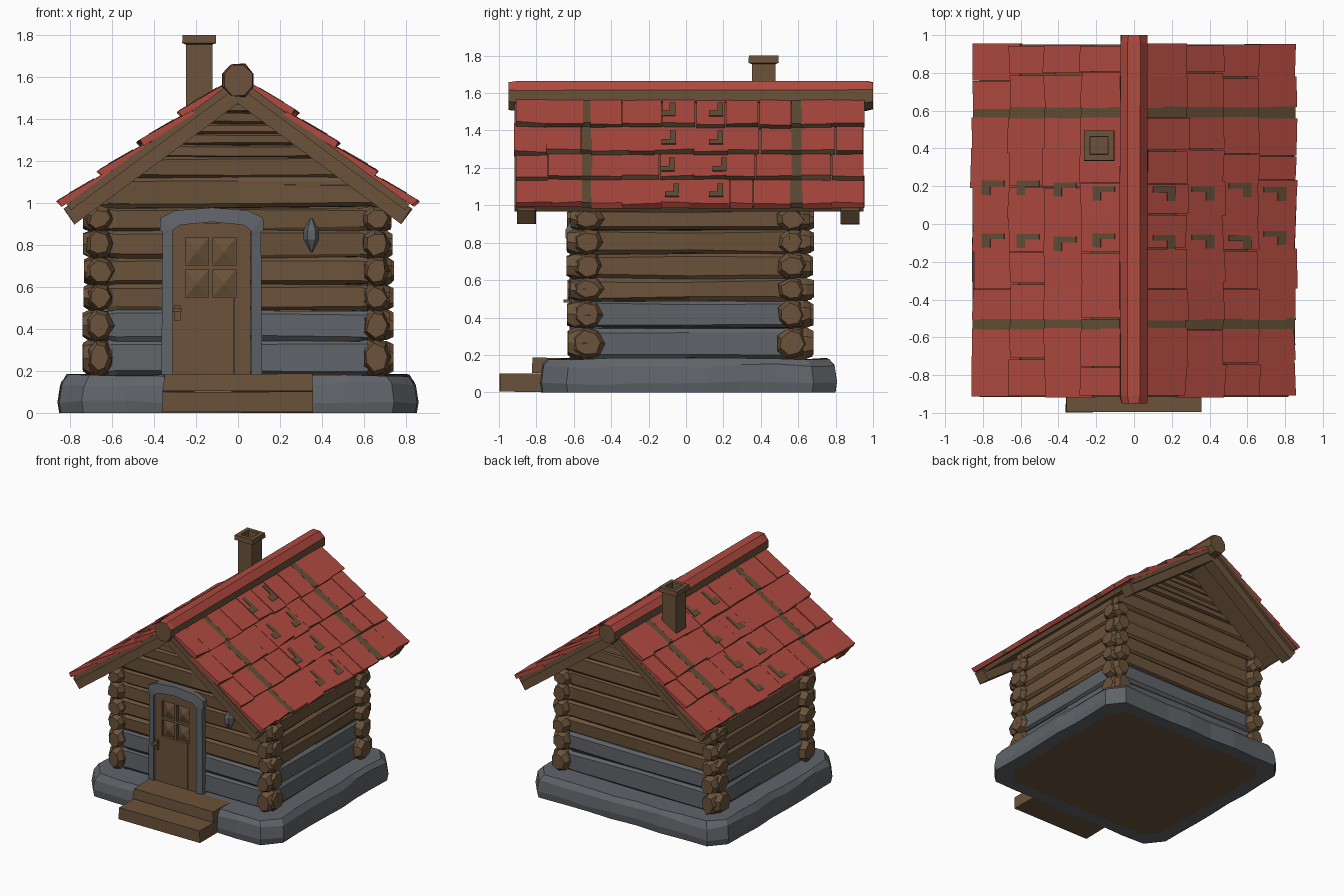
import bpy, bmesh, math, random
from mathutils import Vector

random.seed(7)
if "Cube" in bpy.data.objects:
    bpy.data.objects.remove(bpy.data.objects["Cube"])


def material(name, rgb):
    m = bpy.data.materials.new(name)
    m.use_nodes = True
    m.diffuse_color = (*rgb, 1)
    m.node_tree.nodes["Principled BSDF"].inputs["Base Color"].default_value = (*rgb, 1)
    return m


MATS = [material("log brown", (0.145, 0.085, 0.042)), material("stone grey", (0.115, 0.125, 0.138)),
        material("roof red", (0.43, 0.068, 0.05)), material("moss brown", (0.122, 0.078, 0.037))]
WOOD, STONE, RED, MOSS = range(4)


def jit(a):
    return random.uniform(-a, a)


def finish(name, bm):
    bmesh.ops.recalc_face_normals(bm, faces=bm.faces)
    me = bpy.data.meshes.new(name)
    bm.to_mesh(me)
    bm.free()
    for m in MATS:
        me.materials.append(m)
    ob = bpy.data.objects.new(name, me)
    bpy.context.collection.objects.link(ob)


def loft(bm, rings, mat):
    """Skin a list of closed point rings and cap both ends."""
    vs = [[bm.verts.new(p) for p in r] for r in rings]
    n = len(vs[0])
    faces = [bm.faces.new((a[i], a[(i + 1) % n], b[(i + 1) % n], b[i]))
             for a, b in zip(vs, vs[1:]) for i in range(n)]
    faces += [bm.faces.new(vs[0]), bm.faces.new(vs[-1])]
    for f in faces:
        f.material_index = mat
    return faces


def rect(x0, x1, y0, y1, z, j=0):
    return [Vector((x + jit(j), y + jit(j), z + jit(j)))
            for x, y in ((x0, y0), (x1, y0), (x1, y1), (x0, y1))]


def box(bm, x0, x1, y0, y1, z0, z1, j=0):
    loft(bm, [rect(x0, x1, y0, y1, z0, j), rect(x0, x1, y0, y1, z1, j)], WOOD)


def log(bm, a, b, rz, ro, mat=WOOD, tip=1.0, j=0.006, sides=8, power=1.0):
    """Log from a to b, vertical radius rz, outward radius ro; low power is squarer."""
    a, b = Vector(a), Vector(b)
    axis = (b - a).normalized()
    out = axis.cross(Vector((0, 0, 1)))
    edge = min(0.04, (b - a).length * 0.25) / (b - a).length
    soft = lambda v: math.copysign(abs(v) ** power, v)
    rings = []
    for t, s in ((0, tip), (edge, 1), (0.5, 1.0), (1 - edge, 1), (1, tip)):
        c = a.lerp(b, t)
        ring = []
        for i in range(sides):
            w = math.tau * (i + 0.5) / sides
            ring.append(c + out * (soft(math.cos(w)) * ro * s + jit(j))
                        + Vector((0, 0, soft(math.sin(w)) * rz * s + jit(j))))
        rings.append(ring)
    return loft(bm, rings, mat)


def wall_log(bm, a, b, z0, z1, mat):
    zc = (z0 + z1) / 2
    log(bm, (*a, zc), (*b, zc), (z1 - z0) * 0.515, 0.072, mat, 1, 0.006, 8, 0.35)


# Roof coordinates: x out from the ridge, n above the deck along its normal
PITCH = 0.74
COS = 1 / math.hypot(1, PITCH)


def roof(s, x, y, n):
    return Vector((s * (x + n * PITCH * COS), y, 1.58 - PITCH * x + n * COS))


def slab(bm, s, x0, x1, y0, y1, n0, n1, mat, lift=0.0, j=0.0):
    """Board lying on a roof side; its low end is raised by lift."""
    ya, yb = y0 + jit(j), y1 + jit(j)
    rings = []
    for x, up in ((x0, 0), (x1, lift)):
        k = jit(j)
        rings.append([roof(s, x + k, ya, n0 + up * 0.6), roof(s, x + k, yb, n0 + up * 0.6),
                      roof(s, x + k + jit(j), yb, n1 + up + jit(j / 3)),
                      roof(s, x + k + jit(j), ya, n1 + up + jit(j / 3))])
    return loft(bm, rings, mat)


# Stone foundation with an irregular outline and a wooden underside
bm = bmesh.new()
corners = [(-0.855, -0.64), (-0.75, -0.78), (0.75, -0.78), (0.855, -0.64),
           (0.855, 0.68), (0.75, 0.8), (-0.75, 0.8), (-0.855, 0.68)]
plan = []
for i, p in enumerate(corners):
    q = corners[(i + 1) % len(corners)]
    steps = 1 if i % 2 == 0 else 7
    plan += [Vector((*p, 0)).lerp(Vector((*q, 0)), k / steps) * (1 + jit(0.01)) for k in range(steps)]
rings = []
for z, s, j in ((0, 0.86, 0), (0, 0.99, 0), (0.05, 1.0, 0.01), (0.14, 0.985, 0.012), (0.178, 0.95, 0.007)):
    rings.append([Vector((p.x * s, p.y * s, z + jit(j))) for p in plan])
loft(bm, rings, STONE)[-2].material_index = WOOD
finish("foundation", bm)

# Entrance steps
bm = bmesh.new()
box(bm, -0.36, 0.355, -0.995, -0.76, 0.004, 0.1, 0.003)
box(bm, -0.355, 0.35, -0.82, -0.6, 0.1, 0.183, 0.006)
finish("entrance_steps", bm)

# Solid wall core behind the logs
bm = bmesh.new()
outline = [(-0.58, 0.1), (0.58, 0.1), (0.58, 1.1), (0, 1.53), (-0.58, 1.1)]
loft(bm, [[Vector((x, y, z)) for x, z in outline] for y in (-0.5, 0.54)], WOOD)
finish("wall_core", bm)

# Log walls: the two lowest courses are stone grey
FRONT, BACK, SIDE = -0.505, 0.545, 0.615
levels = [0.18, 0.345, 0.49, 0.61, 0.74, 0.87, 0.98, 1.1]
courses = list(zip(levels, levels[1:]))
bm = bmesh.new()
for k, (z0, z1) in enumerate(courses):
    mat = STONE if k < 2 else WOOD
    for y in (FRONT, BACK):
        wall_log(bm, (-0.62, y), (0.62, y), z0, z1, mat)
    for s in (-1, 1):
        wall_log(bm, (s * SIDE, -0.52), (s * SIDE, 0.56), z0, z1, mat)
finish("wall_logs", bm)

# Chunky log ends crossing at the four corners
bm = bmesh.new()
for k, (z0, z1) in enumerate(courses[:-1]):
    zc, r = (z0 + z1) / 2, (z1 - z0) / 2 + 0.006
    for s in (-1, 1):
        for y, d in ((-0.525, -1), (0.565, 1)):
            w = 0.082 + jit(0.008) + (0.01 if k == 0 else 0)
            log(bm, (s * 0.6, y, zc), (s * (0.732 + jit(0.012)), y, zc), r, w, WOOD, 0.75, 0.007, 7)
            log(bm, (s * 0.66, y - d * 0.05, zc), (s * 0.66, y + d * (0.105 + jit(0.015)), zc),
                r, 0.066 + jit(0.006), WOOD, 0.75, 0.007, 7)
finish("corner_log_ends", bm)

# Gable logs, trimmed under the roof slopes
bm = bmesh.new()
gable = [0.98, 1.12, 1.22, 1.28, 1.33, 1.38, 1.43, 1.48, 1.54]
for z0, z1 in zip(gable, gable[1:]):
    for y in (FRONT, BACK):
        wall_log(bm, (-0.68, y + jit(0.008)), (0.68, y + jit(0.008)), z0, z1, WOOD)
for s in (-1, 1):
    bmesh.ops.bisect_plane(bm, geom=bm.verts[:] + bm.edges[:] + bm.faces[:], clear_outer=True,
                           plane_co=(0, 0, 1.55), plane_no=(s * PITCH, 0, 1))
    bmesh.ops.holes_fill(bm, edges=[e for e in bm.edges if e.is_boundary])
finish("gable_logs", bm)

# Roof deck and verge beams
bm = bmesh.new()
for s in (-1, 1):
    slab(bm, s, 0, 0.808, -0.917, 0.95, -0.02, 0.015, WOOD)
    for y0, y1 in ((-0.9, -0.805), (0.83, 0.93)):
        slab(bm, s, 0, 0.828, y0, y1, -0.085, 0.005, WOOD, 0, 0.004)
finish("roof_deck", bm)

# Overlapping shingles with mossy low ends, seams and patches
bm = bmesh.new()
rows = [0.0, 0.25, 0.445, 0.63, 0.825]
for s in (-1, 1):
    for k, (x0, x1) in enumerate(zip(rows, rows[1:])):
        top = max(0, x0 - 0.04)
        for ya, yb in ((-0.913, -0.555), (-0.505, 0.565), (0.615, 0.948)):
            count = max(2, round((yb - ya) / 0.18))
            cuts = [ya] + [ya + (yb - ya) * i / count + jit(0.025) for i in range(1, count)] + [yb]
            for y0, y1 in zip(cuts, cuts[1:]):
                f = slab(bm, s, top, x1, y0, y1, 0.0, 0.022, RED, 0.032, 0.007)
                f[-1].material_index = MOSS if k < 3 else RED
        # Mossy strips along the two long seams
        for y in (-0.56, 0.56):
            slab(bm, s, top, x1 - 0.004, y, y + 0.06, 0.0, 0.021, MOSS, 0.032, 0.003)
        # Small hooked moss patches in two bands
        for y in (0.19 + jit(0.03), -0.08 + jit(0.02)):
            xm = x0 + (0.08 if k == 0 else 0.035)
            slope = 0.032 / (x1 - top)
            rise = 0.027 + slope * (xm - top)
            slab(bm, s, xm, xm + 0.11, y, y + 0.03, rise - 0.004, rise, MOSS, slope * 0.11)
            slab(bm, s, xm + 0.07, xm + 0.11, y - 0.045, y, rise - 0.004 + slope * 0.07,
                 rise + slope * 0.07, MOSS, slope * 0.04)
finish("roof_shingles", bm)

# Ridge log, painted red on its upper faces
bm = bmesh.new()
for f in log(bm, (0, -0.95, 1.585), (0, 1.0, 1.585), 0.084, 0.08, WOOD, 0.92, 0.004):
    f.normal_update()
    if f.calc_center_median().z > 1.61 and abs(f.normal.y) < 0.6:
        f.material_index = RED
finish("ridge_log", bm)

# Hollow chimney with a collar
bm = bmesh.new()
cx, cy = -0.185, 0.415
loft(bm, [rect(cx - w, cx + w, cy - w, cy + w, z) for w, z in
          ((0.063, 1.3), (0.063, 1.755), (0.081, 1.762), (0.079, 1.8), (0.048, 1.8), (0.045, 1.68))], WOOD)
finish("chimney", bm)

# Arched stone door frame
bm = bmesh.new()
outer = [(0.24, 0.18), (0.235, 0.86), (0.247, 0.87), (0.245, 0.93), (0.17, 0.965), (0, 0.978)]
inner = [(0.188, 0.18), (0.188, 0.84), (0.188, 0.85), (0.186, 0.87), (0.15, 0.895), (0, 0.91)]
for s in (-1, 1):
    sect = [[Vector((s * p[0] - 0.125, y, p[1])) for p, y in
             ((o, -0.5), (o, -0.612), (i, -0.622), (i, -0.5))] for o, i in zip(outer, inner)]
    loft(bm, sect, STONE)
finish("door_frame", bm)

# Plank door with a four-pane window
bm = bmesh.new()
for x0, x1, z0, z1 in ((-0.32, -0.022, 0.18, 0.55), (-0.018, 0.06, 0.18, 0.55), (-0.32, -0.25, 0.55, 0.9),
                       (-0.01, 0.06, 0.55, 0.9), (-0.25, -0.01, 0.835, 0.905),
                       (-0.14, -0.12, 0.55, 0.835), (-0.25, -0.01, 0.683, 0.703)):
    box(bm, x0, x1, -0.606, -0.5, z0, z1)
box(bm, -0.32, 0.06, -0.584, -0.5, 0.18, 0.9)
for x in (-0.195, -0.065):
    for z in (0.617, 0.769):
        loft(bm, [[Vector((x + a * w, y, z + b * w * 1.2)) for a, b in ((-1, -1), (1, -1), (1, 1), (-1, 1))]
                  for y, w in ((-0.583, 0.055), (-0.602, 0.006))], WOOD)
finish("door", bm)

# Door handle and wall lantern
bm = bmesh.new()
box(bm, -0.305, -0.275, -0.625, -0.6, 0.44, 0.515)
box(bm, -0.31, -0.27, -0.655, -0.62, 0.48, 0.497)
finish("door_handle", bm)
bm = bmesh.new()
loft(bm, [[Vector((0.35 + math.cos(i * math.tau / 6) * w, -0.605 + math.sin(i * math.tau / 6) * w * 1.2, z))
           for i in range(6)] for z, w in ((0.765, 0.005), (0.825, 0.037), (0.87, 0.037), (0.928, 0.005))], STONE)
finish("wall_lantern", bm)
